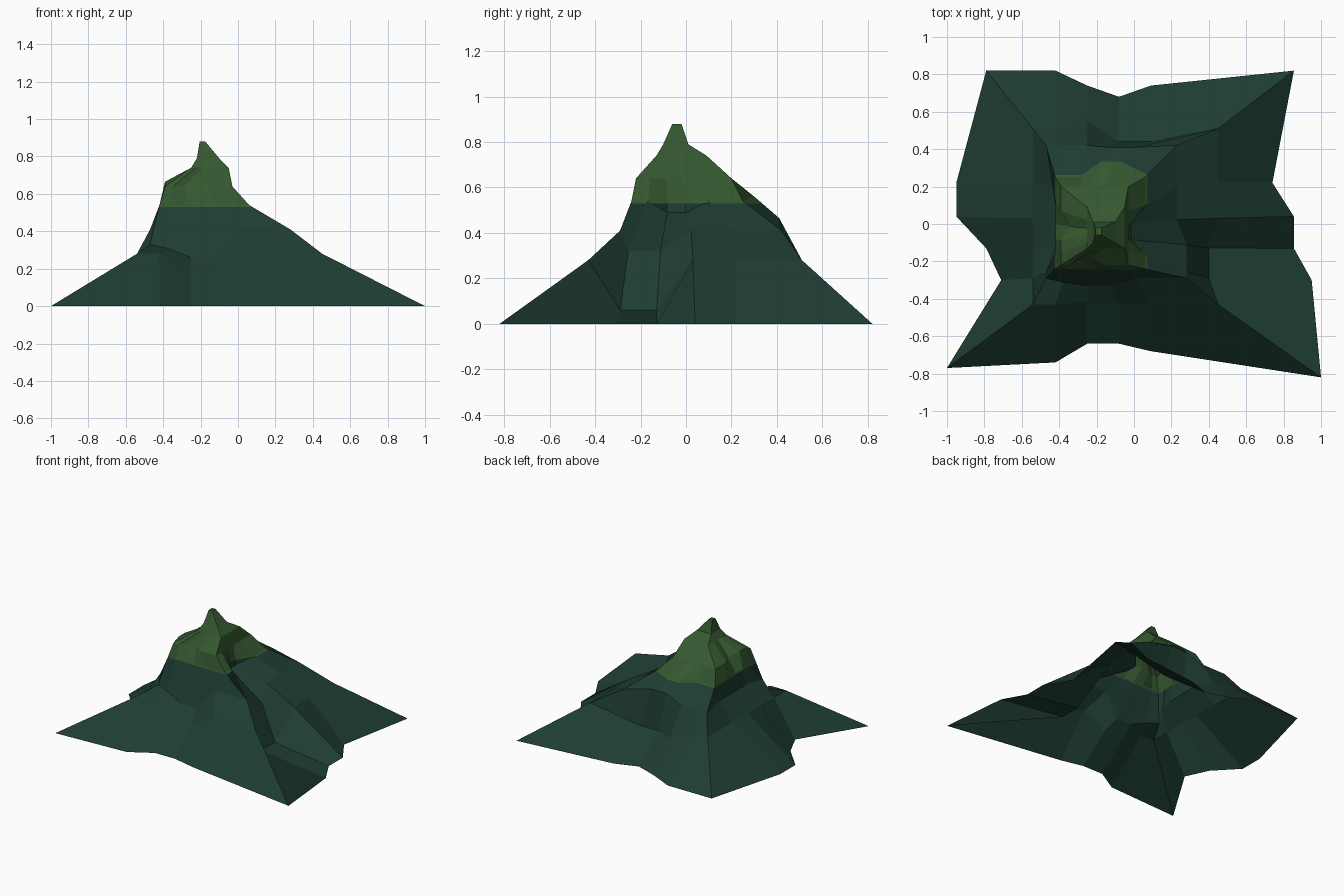
import bpy, bmesh

if "Cube" in bpy.data.objects:
    bpy.data.objects.remove(bpy.data.objects["Cube"])

COLS_X = (.12, .29, .46, .64)      # gully columns as fractions along a side
COLS_Y = (.15, .32, .49, .69)
SHOULDER_Y = (.05, .25, .44, .69)
INWARD = ((0, -1), (-1, 0), (0, 1), (1, 0))   # back, right, front, left

def contour(x0, x1, y0, y1, z, cols_y=COLS_Y):
    """Square contour of 20 points, clockwise from the back left corner."""
    lx = [x0 + (x1 - x0) * t for t in COLS_X]
    ly = [y0 + (y1 - y0) * t for t in cols_y]
    pts = [(x, y1) for x in [x0] + lx]
    pts += [(x1, y) for y in [y1] + ly[::-1]]
    pts += [(x, y0) for x in [x1] + lx[::-1]]
    pts += [(x0, y) for y in [y0] + ly]
    return [[x, y, z] for x, y in pts]

def foot():
    """Ground outline: four corners, with each side stepping in and out."""
    xs, ys = (-.42, -.25, -.08, .09), (.22, .04, -.13, -.30)
    pts = [(-.79, .82), *zip(xs, (.82, .74, .68, .74))]
    pts += [(.855, .82), *zip((.74, .855, .855, .95), ys)]
    pts += [(1, -.82), *zip(xs[::-1], (-.68, -.64, -.64, -.74))]
    pts += [(-1, -.77), *zip((-.71, -.79, -.95, -.95), ys[::-1])]
    return [[x, y, 0] for x, y in pts]

# Contours from the lower slope to the peak
rings = [foot(),
         contour(-.54, .45, -.43, .51, .28),
         contour(-.47, .28, -.29, .42, .41, SHOULDER_Y),
         contour(-.42, .06, -.24, .25, .54),
         contour(-.39, -.03, -.22, .20, .64),
         contour(-.25, -.05, -.13, .09, .74),
         contour(-.22, -.10, -.10, .01, .79),
         contour(-.205, -.175, -.06, -.02, .88)]

# Gullies and ridges: ring, first point, last point, push inward, raise
for r, a, b, push, lift in (
        (1, 2, 2, -.04, -.07), (1, 3, 4, .07, -.1),       # back cliff
        (2, 3, 4, .01, .055), (3, 3, 4, -.05, .02),
        (1, 8, 9, .05, -.22), (2, 8, 9, 0, -.09),         # right gully
        (3, 7, 8, .075, -.05), (2, 5, 7, .05, 0),
        (1, 12, 13, .01, -.1), (2, 12, 13, -.04, -.15),   # front hollow
        (2, 14, 14, -.02, -.1), (4, 12, 13, .04, 0),
        (2, 15, 15, 0, -.08), (4, 16, 17, 0, .025),       # left shoulder
        (2, 17, 19, .05, 0), (4, 18, 18, .05, 0)):
    for i in range(a, b + 1):
        dx, dy = INWARD[i // 5]
        p = rings[r][i]
        p[0] += dx * push
        p[1] += dy * push
        p[2] += lift

# Mountain: loft the contours together, open underneath
bm = bmesh.new()
loops = [[bm.verts.new(p) for p in r] for r in rings]
for low, high in zip(loops, loops[1:]):
    for i in range(20):
        j = (i + 1) % 20
        bm.faces.new((low[j], low[i], high[i], high[j]))
bm.faces.new(loops[-1])
bmesh.ops.recalc_face_normals(bm, faces=bm.faces)
if sum(f.normal.z for f in bm.faces) < 0:
    bmesh.ops.reverse_faces(bm, faces=bm.faces)

# Straight colour change at the grass line
GRASS_Z = .53
bmesh.ops.bisect_plane(bm, geom=bm.verts[:] + bm.edges[:] + bm.faces[:], dist=1e-5,
                       plane_co=(0, 0, GRASS_Z), plane_no=(0, 0, 1))
for f in bm.faces:
    f.material_index = int(f.calc_center_median().z > GRASS_Z)
    f.smooth = False

mesh = bpy.data.meshes.new("mountain")
bm.to_mesh(mesh)
bm.free()
for name, col in (("dark_forest_green", (.013, .047, .032, 1)),
                  ("grass_green", (.035, .098, .030, 1))):
    mat = bpy.data.materials.new(name)
    mat.diffuse_color = col
    mat.use_nodes = True
    mat.node_tree.nodes["Principled BSDF"].inputs["Base Color"].default_value = mat.diffuse_color
    mesh.materials.append(mat)
mountain = bpy.data.objects.new("mountain", mesh)
bpy.context.collection.objects.link(mountain)
